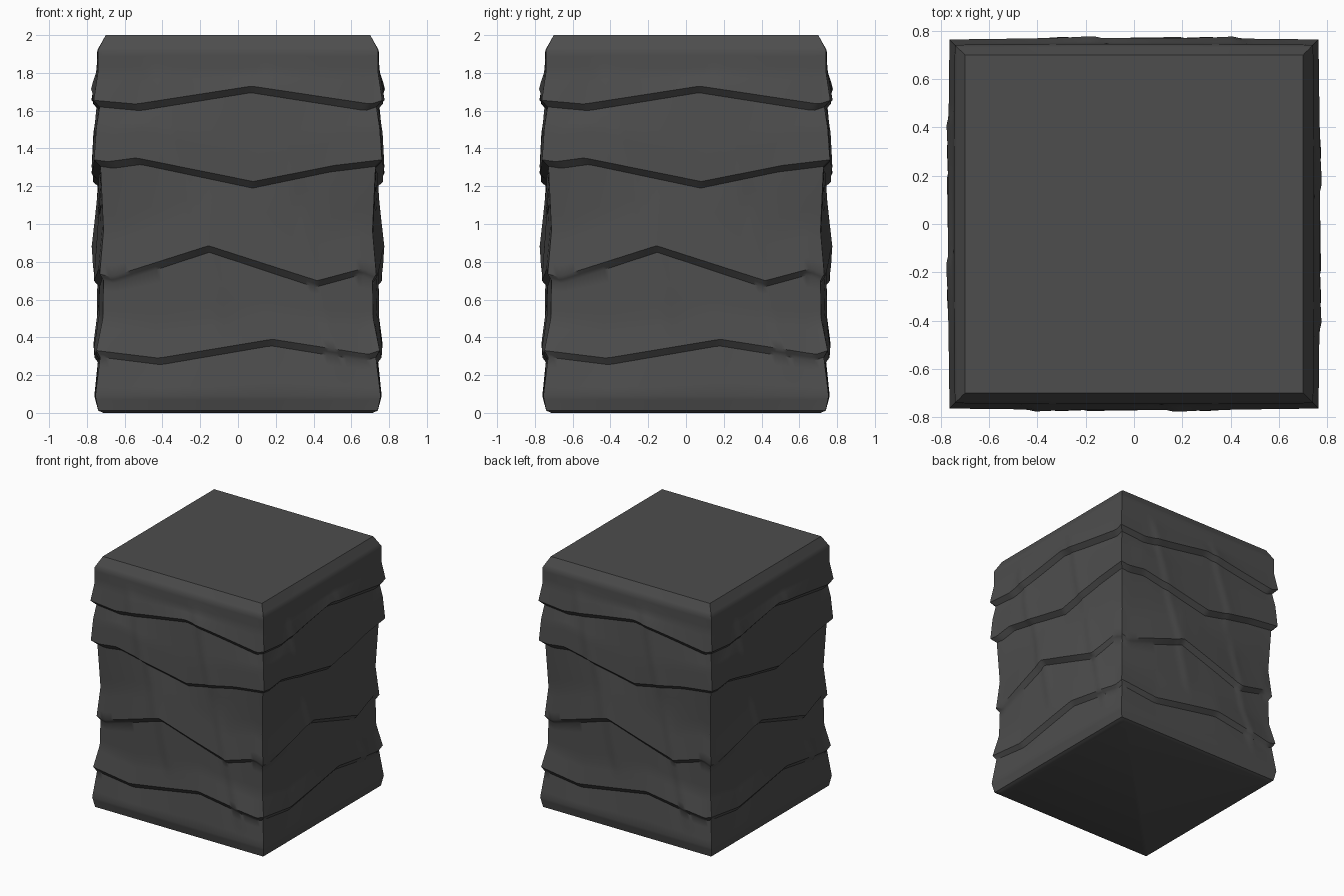
import bpy, bmesh, math

cube = bpy.data.objects.get("Cube")
if cube:
    bpy.data.objects.remove(cube)

COLUMNS = 56      # columns on each side
SPLITS = 4        # rows between profile stations
HALF = 0.75

# Zigzag cracks across one side, (across, height), top to bottom
CRACKS = [
    [(-.75, 1.635), (-.53, 1.615), (.07, 1.71), (.69, 1.615), (.75, 1.635)],
    [(-.75, 1.32), (-.68, 1.31), (-.53, 1.33), (.08, 1.205), (.5, 1.29), (.75, 1.32)],
    [(-.75, .715), (-.69, .70), (-.16, .865), (.43, .68), (.68, .745), (.75, .715)],
    [(-.75, .31), (-.42, .27), (.18, .37), (.69, .29), (.75, .31)],
]

# Layer profile: (crack index or None, height or offset from it, corner depth, bulge)
STATIONS = [
    (None, 2.0, .700, 0), (None, 1.92, .742, .003), (None, 1.80, .742, .006),
    (0, .02, .764, .006), (0, -.015, .733, .004),
    (1, .19, .750, .010), (1, .02, .762, .006), (1, -.015, .728, .004),
    (2, .25, .712, .035), (2, .02, .732, .038), (2, -.015, .712, .022),
    (3, .19, .716, .025), (3, .02, .750, .014), (3, -.015, .730, .004),
    (None, .09, .755, .006), (None, .012, .740, 0), (None, 0, .712, 0),
]

# Slanted upright ridges: (across at top, top height, across at bottom, bottom height)
RIDGES = [(-.47, 1.85, -.10, .45), (.12, 1.85, .30, 1.12), (.32, 1.08, .54, .17)]


def lerp(a, b, t):
    return a + (b - a) * t


def crack_height(points, u):
    for (u0, z0), (u1, z1) in zip(points, points[1:]):
        if u <= u1:
            return lerp(z0, z1, (u - u0) / (u1 - u0))
    return points[-1][1]


def station(s, u):
    crack, z, depth, bulge = s
    if crack is not None:
        z += crack_height(CRACKS[crack], u)
    return z, depth + bulge * math.cos(u / HALF * math.pi / 2)


def ridge_depth(u, z):
    total = 0
    for u0, top, u1, bottom in RIDGES:
        fade = max(0, min(1, (top - z) / .1, (z - bottom) / .1))
        d = u - lerp(u0, u1, (top - z) / (top - bottom))
        step = 1 / (1 + math.exp(-max(-40, min(40, d / .008))))
        total += .011 * fade * step * math.exp(-max(d, 0) / .10)
    return total * max(0, 1 - (u / HALF) ** 6)


def side_column(u):
    """Heights and depths of one upright column."""
    marks = [station(s, u) for s in STATIONS]
    column = [marks[0]]
    for a, b in zip(marks, marks[1:]):
        n = SPLITS if a[0] - b[0] > .05 else 2
        column += [(lerp(a[0], b[0], i / n), lerp(a[1], b[1], i / n)) for i in range(1, n + 1)]
    return [(z, d + ridge_depth(u, z)) for z, d in column]


# Columns must share row counts, so fix the split count per span
SPAN = [2 if i in (3, 6, 9, 12, 15) else SPLITS for i in range(len(STATIONS) - 1)]


def even_column(u):
    marks = [station(s, u) for s in STATIONS]
    column = [marks[0]]
    for n, a, b in zip(SPAN, marks, marks[1:]):
        column += [(lerp(a[0], b[0], i / n), lerp(a[1], b[1], i / n)) for i in range(1, n + 1)]
    return [(z, d + ridge_depth(u, z)) for z, d in column]


# Rock block: the same side turned about the centre four times
bm = bmesh.new()
ring = []
corner = even_column(HALF)
for side in range(4):
    c, s = round(math.cos(side * math.pi / 2)), round(math.sin(side * math.pi / 2))
    for i in range(COLUMNS):
        f = 2 * i / COLUMNS - 1
        verts = []
        for (z, d), (_, edge) in zip(even_column(f * HALF), corner):
            x, y = f * edge, -d
            verts.append(bm.verts.new((c * x - s * y, s * x + c * y, z)))
        ring.append(verts)
for a, b in zip(ring, ring[1:] + ring[:1]):
    for k in range(len(a) - 1):
        bm.faces.new((a[k], a[k + 1], b[k + 1], b[k]))
bm.faces.new([col[0] for col in ring])
bm.faces.new([col[-1] for col in reversed(ring)])
bmesh.ops.recalc_face_normals(bm, faces=bm.faces)

mesh = bpy.data.meshes.new("rock_block")
bm.to_mesh(mesh)
bm.free()
rock = bpy.data.objects.new("rock_block", mesh)
bpy.context.collection.objects.link(rock)

# Dark stone colour
stone = bpy.data.materials.new("dark_stone")
stone.use_nodes = True
colour = (.075, .075, .075, 1)
stone.diffuse_color = colour
stone.node_tree.nodes["Principled BSDF"].inputs["Base Color"].default_value = colour
mesh.materials.append(stone)

bpy.context.view_layer.objects.active = rock
rock.select_set(True)
bpy.ops.object.shade_smooth_by_angle(angle=math.radians(40))
